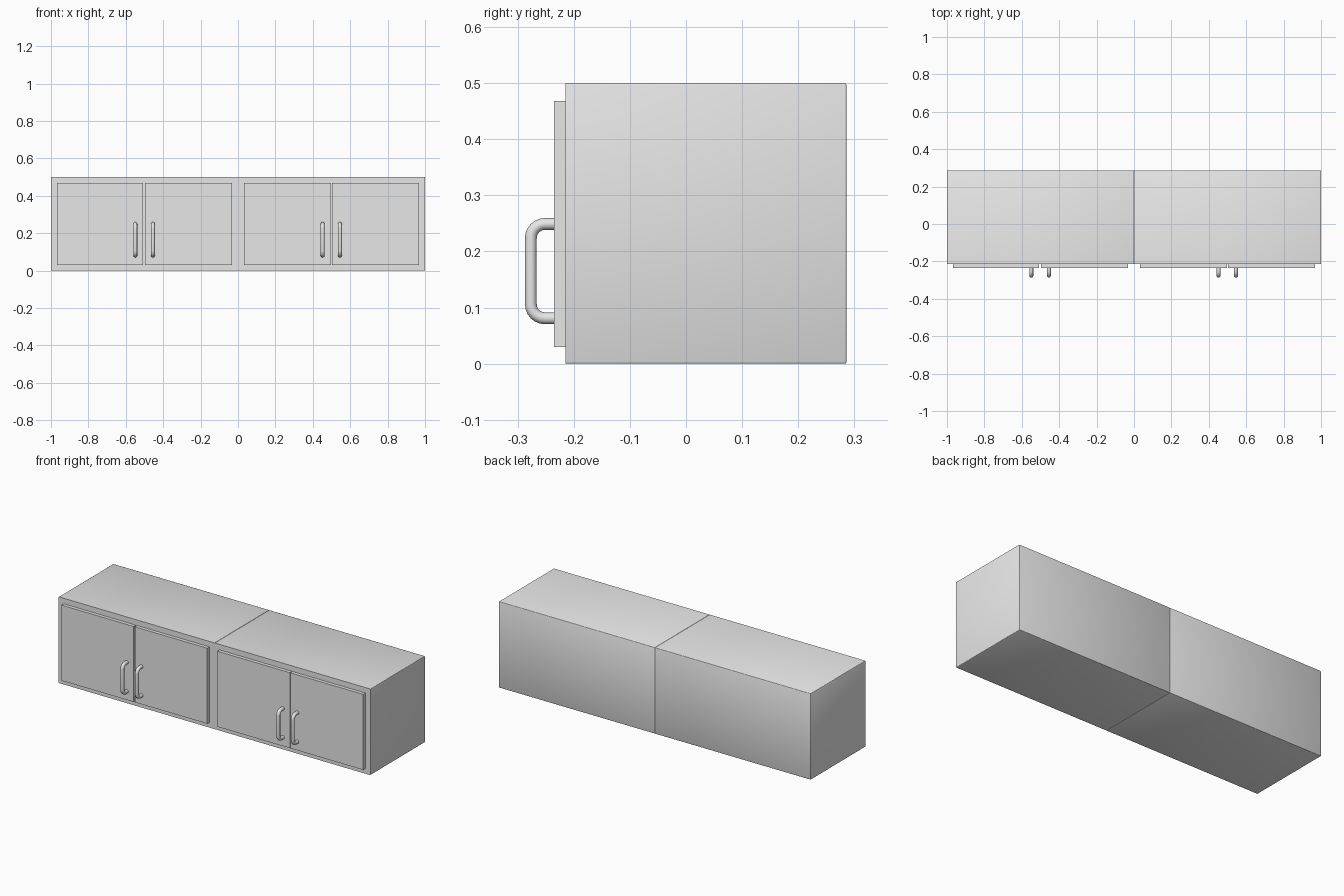
import bpy, bmesh, math

if "Cube" in bpy.data.objects:
    bpy.data.objects.remove(bpy.data.objects["Cube"])

grey = bpy.data.materials.new("light_grey")
grey.diffuse_color = (0.8, 0.8, 0.8, 1)
grey.use_nodes = True
grey.node_tree.nodes["Principled BSDF"].inputs["Base Color"].default_value = grey.diffuse_color

FRONT, BACK, DOOR_FRONT = -0.215, 0.286, -0.235


def box(name, x0, x1, y0, y1, z0, z1, bevel=0):
    """Box between limits; bevel rounds every edge that is not on the front face."""
    bm = bmesh.new()
    bmesh.ops.create_cube(bm, size=1)
    for v in bm.verts:
        v.co = (x0 + (v.co.x + 0.5) * (x1 - x0),
                y0 + (v.co.y + 0.5) * (y1 - y0),
                z0 + (v.co.z + 0.5) * (z1 - z0))
    if bevel:
        edges = [e for e in bm.edges if any(v.co.y > y0 + 1e-5 for v in e.verts)]
        bmesh.ops.bevel(bm, geom=edges, offset=bevel, segments=2,
                        profile=0.5, affect='EDGES')
    mesh = bpy.data.meshes.new(name)
    bm.to_mesh(mesh)
    bm.free()
    ob = bpy.data.objects.new(name, mesh)
    bpy.context.collection.objects.link(ob)
    mesh.materials.append(grey)
    return ob


def activate(ob):
    bpy.ops.object.select_all(action='DESELECT')
    ob.select_set(True)
    bpy.context.view_layer.objects.active = ob


def handle(name, x):
    """Round bar bent into a pull with two rounded corners."""
    y_out, z0, z1, r = -0.2765, 0.081, 0.249, 0.025
    path = [(-0.230, z0)]
    for cz, start in ((z0 + r, -90), (z1 - r, -180)):
        for i in range(7):
            a = math.radians(start - 15 * i)
            path.append((y_out + r + r * math.cos(a), cz + r * math.sin(a)))
    path.append((-0.230, z1))
    cu = bpy.data.curves.new(name, 'CURVE')
    cu.dimensions = '3D'
    cu.bevel_depth = 0.0105
    cu.bevel_resolution = 4
    cu.use_fill_caps = True
    sp = cu.splines.new('POLY')
    sp.points.add(len(path) - 1)
    for p, (y, z) in zip(sp.points, path):
        p.co = (x, y, z, 1)
    cu.materials.append(grey)
    ob = bpy.data.objects.new(name, cu)
    bpy.context.collection.objects.link(ob)
    activate(ob)
    bpy.ops.object.convert(target='MESH')
    bpy.ops.object.shade_smooth_by_angle(angle=math.radians(50))


# Two cabinet bodies side by side
for side, x0 in (("left", -1.0), ("right", 0.0)):
    body = box(side + "_cabinet", x0, x0 + 1, FRONT, BACK, 0, 0.5, bevel=0.003)
    activate(body)
    bpy.ops.object.shade_smooth_by_angle(angle=math.radians(50))

# Four doors with their pulls
doors = (("door_1", -0.968, -0.507, -0.549), ("door_2", -0.497, -0.033, -0.455),
         ("door_3", 0.032, 0.498, 0.452), ("door_4", 0.502, 0.968, 0.545))
for name, x0, x1, hx in doors:
    box(name, x0, x1, DOOR_FRONT, FRONT + 0.001, 0.03, 0.468)
    handle(name + "_handle", hx)
